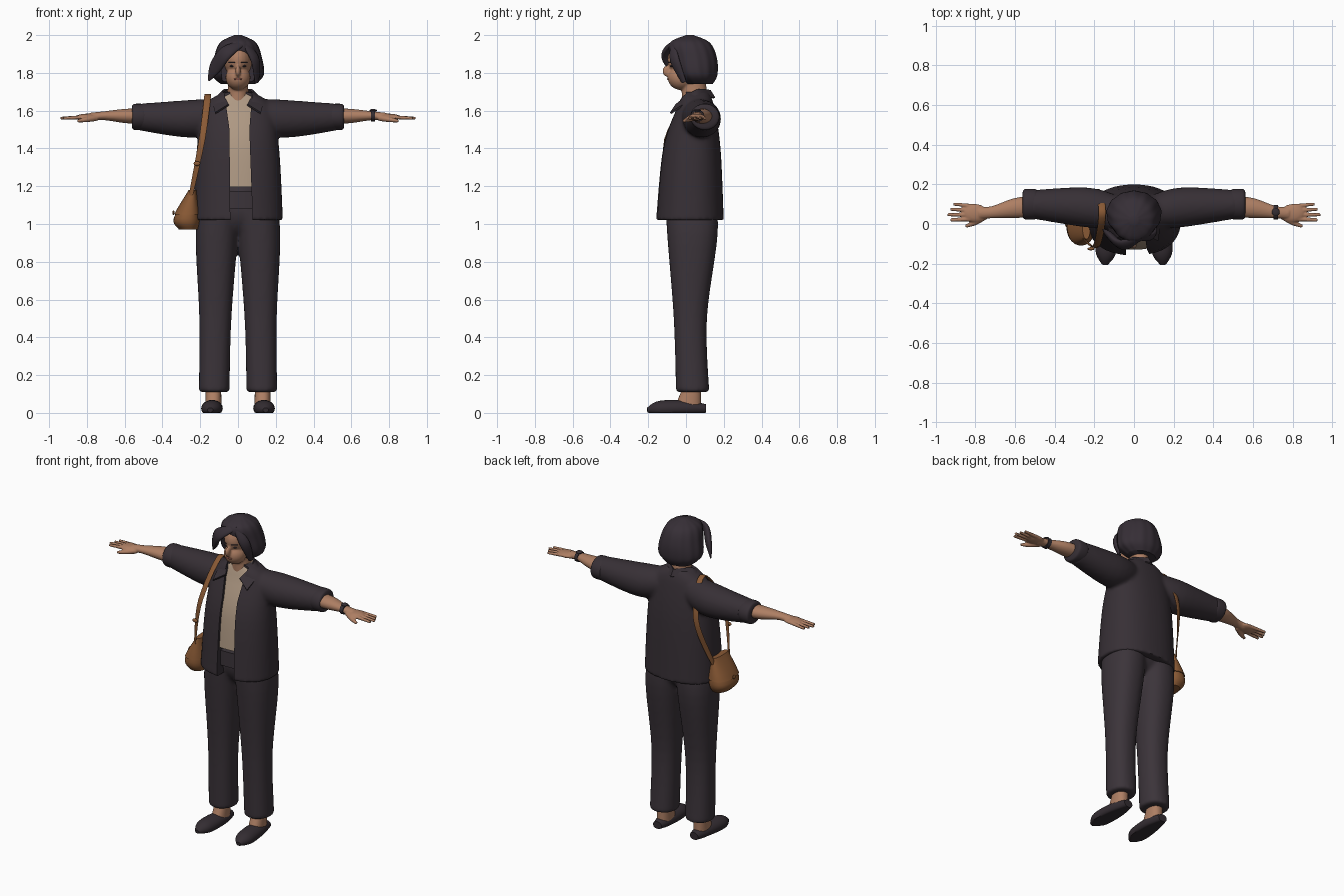
import bpy, bmesh, math
from mathutils import Vector, Matrix

if "Cube" in bpy.data.objects:
    bpy.data.objects.remove(bpy.data.objects["Cube"])


def material(name, *rgb):
    mat = bpy.data.materials.new(name)
    mat.use_nodes = True
    mat.diffuse_color = (*rgb, 1)
    shader = mat.node_tree.nodes["Principled BSDF"]
    shader.inputs["Base Color"].default_value = (*rgb, 1)
    shader.inputs["Roughness"].default_value = 0.8
    return mat


HAIR = material("dark plum hair", .037, .028, .037)
JACKET = material("plum jacket cloth", .038, .029, .036)
TROUSERS = material("plum trouser cloth", .044, .034, .042)
SKIN = material("warm skin", .42, .21, .125)
SHIRT = material("beige knit", .43, .32, .23)
LEATHER = material("tan leather", .25, .1, .035)
SHOE = material("dark shoe", .034, .026, .032)
LIPS = material("lips", .33, .12, .085)


def spline(rows, steps=6):
    """Catmull-Rom curve through rows of numbers."""
    curve = []
    last = len(rows) - 1
    for i in range(last):
        around = (rows[max(i - 1, 0)], rows[i], rows[i + 1], rows[min(i + 2, last)])
        for k in range(steps):
            t = k / steps
            curve.append([b + t / 2 * (c - a + t * (2 * a - 5 * b + 4 * c - d + t * (3 * (b - c) + d - a)))
                          for a, b, c, d in zip(*around)])
    return curve + [list(rows[last])]


def clipped(rows, lowest, grow):
    """Upper part of a lofted profile, offset outwards by grow."""
    return [(z, x, y, width + grow, depth + grow)
            for z, x, y, width, depth in spline(rows) if z > lowest]


def bridge(bm, rings):
    loops = [[bm.verts.new(point) for point in ring] for ring in rings]
    for lower, upper in zip(loops, loops[1:]):
        for k in range(len(lower)):
            bm.faces.new((lower[k - 1], lower[k], upper[k], upper[k - 1]))
    bm.faces.new(loops[0])
    bm.faces.new(loops[-1])


def loft(bm, rows, side=1, power=2.3, segments=40, ripple=0):
    """Upright body; each row holds height, centre x, centre y, half width, half depth."""
    rings = []
    for z, x, y, width, depth in spline(rows):
        ring = []
        for k in range(segments):
            angle = math.tau * k / segments
            c, s = math.cos(angle), math.sin(angle)
            wave = 1 + ripple * math.sin(13 * angle)
            across = width * wave * math.copysign(abs(c) ** (2 / power), c)
            along = depth * wave * math.copysign(abs(s) ** (2 / power), s)
            ring.append(((x + across) * side, y + along, z))
        rings.append(ring)
    bridge(bm, rings)


def below(point):
    return Vector((point.x, point.y, -1))


def around_head(point):
    return Vector((0, .03, 1.85))


def around_torso(point):
    return Vector((-.16, .05, min(point.z, 1.5)))


def sweep(bm, rows, side=1, flat=1.0, centre=below, segments=16):
    """Tube through x, y, z, radius rows; flattened towards the centre."""
    curve = spline(rows)
    points = [Vector(row[:3]) for row in curve]
    rings = []
    for i, point in enumerate(points):
        tangent = (points[min(i + 1, len(points) - 1)] - points[max(i - 1, 0)]).normalized()
        outward = point - centre(point)
        outward = (outward - tangent * outward.dot(tangent)).normalized()
        across = tangent.cross(outward)
        ring = []
        for k in range(segments):
            angle = math.tau * k / segments
            offset = across * math.cos(angle) + outward * flat * math.sin(angle)
            x, y, z = point + offset * curve[i][3]
            ring.append((x * side, y, z))
        rings.append(ring)
    bridge(bm, rings)


def ball(bm, centre, size, side=1):
    x, y, z = centre
    place = Matrix.Translation((x * side, y, z)) @ Matrix.Diagonal((*size, 1))
    bmesh.ops.create_uvsphere(bm, u_segments=24, v_segments=16, radius=1, matrix=place)


def apply_modifier(ob, kind, **settings):
    modifier = ob.modifiers.new(kind, kind)
    for key, value in settings.items():
        setattr(modifier, key, value)
    bpy.ops.object.modifier_apply(modifier=modifier.name)


def finish(name, bm, mat, voxel=0, smooth=4, cut=None):
    """Make the object; a voxel size fuses its pieces, a cutter is subtracted."""
    bmesh.ops.recalc_face_normals(bm, faces=bm.faces)
    mesh = bpy.data.meshes.new(name)
    bm.to_mesh(mesh)
    bm.free()
    mesh.materials.append(mat)
    ob = bpy.data.objects.new(name, mesh)
    bpy.context.collection.objects.link(ob)
    bpy.ops.object.select_all(action="DESELECT")
    ob.select_set(True)
    bpy.context.view_layer.objects.active = ob
    if voxel:
        apply_modifier(ob, "REMESH", mode="VOXEL", voxel_size=voxel)
        apply_modifier(ob, "SMOOTH", factor=.5, iterations=smooth)
    if cut:
        apply_modifier(ob, "BOOLEAN", operation="DIFFERENCE", solver="EXACT", object=cut)
        bpy.data.objects.remove(cut)
    bpy.ops.object.shade_smooth_by_angle(angle=math.radians(50))
    return ob


def front_cutter(outline):
    bm = bmesh.new()
    bridge(bm, [[(x, y, z) for x, z in outline] for y in (-.3, 0)])
    ob = finish("front_cutter", bm, SKIN)
    ob.hide_render = True
    return ob


# Head: cranium, jaw, nose and neck fused
bm = bmesh.new()
ball(bm, (0, .02, 1.87), (.077, .118, .1))
ball(bm, (0, -.025, 1.775), (.066, .072, .066))
ball(bm, (0, -.1, 1.81), (.014, .025, .03))
loft(bm, [(1.56, 0, .05, .1, .07), (1.68, 0, .045, .058, .067), (1.8, 0, .035, .054, .065)], power=2)
finish("head", bm, SKIN, voxel=.006, smooth=3)

# Eyes, brows and lips
for side, label in ((1, "left"), (-1, "right")):
    bm = bmesh.new()
    ball(bm, (.032, -.077, 1.836), (.012, .007, .005), side)
    finish(label + "_eye", bm, HAIR)
    bm = bmesh.new()
    sweep(bm, [(.016, -.094, 1.855, .003), (.05, -.071, 1.855, .002)], side)
    finish(label + "_brow", bm, HAIR)
bm = bmesh.new()
ball(bm, (0, -.093, 1.767), (.022, .007, .006))
finish("lips", bm, LIPS)

# Bobbed hair with an oval face opening and side-swept locks
oval = [math.tau * k / 32 for k in range(32)]
opening = front_cutter([(.088 * math.cos(a), 1.8 + .12 * math.sin(a)) for a in oval])
bm = bmesh.new()
loft(bm, [(1.74, 0, .07, .09, .07), (1.79, 0, .055, .136, .11), (1.88, 0, .04, .126, .122),
          (1.96, 0, .02, .095, .105), (2, 0, .02, .02, .02)], power=2, segments=104, ripple=.012)
finish("hair_bob", bm, HAIR, cut=opening)
parting = (.03, -.07, 1.96, .015)
bm = bmesh.new()
sweep(bm, [parting, (-.06, -.105, 1.91, .04), (-.12, -.06, 1.83, .04), (-.155, -.03, 1.76, .008)],
      flat=.45, centre=around_head)
sweep(bm, [parting, (.09, -.06, 1.87, .03), (.1, -.01, 1.75, .015)], flat=.5, centre=around_head)
finish("hair_locks", bm, HAIR)

# Open jacket: body and sleeves fused, then the front slot is cut
torso = [(1.02, 0, .02, .238, .18), (1.4, 0, .03, .218, .153), (1.62, 0, .05, .18, .1), (1.7, 0, .05, .075, .07)]
slot = front_cutter([(-.04, .95), (.08, .95), (.06, 1.5), (.08, 1.75), (-.08, 1.75), (-.045, 1.5)])
bm = bmesh.new()
loft(bm, torso)
for side in (1, -1):
    sweep(bm, [(.1, .06, 1.58, .085), (.25, .085, 1.557, .1), (.53, .1, 1.567, .07)], side, segments=32)
finish("jacket", bm, JACKET, voxel=.011, smooth=6, cut=slot)

# Shirt inside the jacket
bm = bmesh.new()
loft(bm, clipped(torso, lowest=1.16, grow=-.017))
finish("shirt", bm, SHIRT)

for side, label in ((1, "left"), (-1, "right")):
    # Rolled cuff
    bm = bmesh.new()
    sweep(bm, [(.485, .1, 1.567, .065), (.5, .1, 1.567, .076), (.55, .1, 1.567, .076), (.562, .1, 1.567, .06)],
          side, flat=.9, segments=32)
    finish(label + "_cuff", bm, JACKET)

    # Collar flap, from its upper edge to its lower edge
    bm = bmesh.new()
    edges = ([(0, .13, 1.71), (.08, .05, 1.71), (.05, -.055, 1.635)],
             [(0, .155, 1.67), (.125, .05, 1.667), (.122, -.085, 1.59)])
    top, bottom = [[bm.verts.new((x * side, y, z)) for x, y, z in spline(edge)] for edge in edges]
    for i in range(len(top) - 1):
        bm.faces.new((top[i], top[i + 1], bottom[i + 1], bottom[i]))
    bmesh.ops.recalc_face_normals(bm, faces=bm.faces)
    bmesh.ops.solidify(bm, geom=bm.faces[:], thickness=.01)
    finish(label + "_collar", bm, JACKET)

    # Forearm, palm, fingers and thumb fused
    bm = bmesh.new()
    sweep(bm, [(.5, .09, 1.57, .055), (.6, .08, 1.572, .05), (.71, .06, 1.573, .031), (.78, .055, 1.567, .03)],
          side, flat=.75, segments=24)
    ball(bm, (.8, .055, 1.566), (.06, .046, .018), side)
    for finger in range(4):
        reach = .94 - .014 * abs(finger - 1)
        sweep(bm, [(.81, .024 + .022 * finger, 1.566, .011), (reach, .02 + .027 * finger, 1.56, .008)], side)
    sweep(bm, [(.75, .04, 1.562, .017), (.8, .008, 1.553, .014), (.85, -.012, 1.545, .008)], side)
    finish(label + "_arm", bm, SKIN, voxel=.005, smooth=2)

    # Ankle and slip-on shoe with a flat sole
    bm = bmesh.new()
    loft(bm, [(.03, .13, .01, .043, .07), (.15, .13, .035, .04, .045)], side)
    finish(label + "_ankle", bm, SKIN)
    bm = bmesh.new()
    sweep(bm, [(.147, -.205, .015, .015), (.142, -.14, .022, .052), (.133, 0, .025, .052), (.13, .105, .022, .03)],
          side, flat=.8, segments=24)
    for vert in bm.verts:
        vert.co.z = max(vert.co.z, 0)
    finish(label + "_shoe", bm, SHOE)

# Trousers: two legs and the hips fused, with a waistband
bm = bmesh.new()
for side in (1, -1):
    loft(bm, [(.11, .126, .035, .081, .088), (.5, .12, .023, .085, .088),
              (.95, .112, .034, .112, .134), (1.17, .09, .02, .1, .13)], side)
ball(bm, (0, .035, 1.08), (.2, .13, .15))
finish("trousers", bm, TROUSERS, voxel=.012, smooth=5)
bm = bmesh.new()
loft(bm, [(1.08, 0, .02, .2, .14), (1.175, 0, .02, .2, .14)])
finish("waistband", bm, TROUSERS)

# Wristwatch on the left arm
bm = bmesh.new()
sweep(bm, [(.704, .06, 1.573, .037), (.726, .06, 1.573, .036)], flat=.85, segments=24)
ball(bm, (.715, .06, 1.601), (.02, .02, .008))
finish("watch", bm, SHOE)

# Shoulder bag with flap, strap and fittings
bag = [(.97, -.262, 0, .05, .08), (1.03, -.27, 0, .07, .105), (1.18, -.24, 0, .015, .07)]
bm = bmesh.new()
loft(bm, bag)
finish("bag_body", bm, LEATHER)
bm = bmesh.new()
loft(bm, clipped(bag, lowest=1.05, grow=.006))
finish("bag_flap", bm, LEATHER)
bm = bmesh.new()
sweep(bm, [(-.25, -.08, 1.15, .013), (-.19, -.11, 1.45, .017), (-.16, .06, 1.685, .018),
           (-.19, .17, 1.45, .017), (-.25, .08, 1.15, .013)], flat=.25, centre=around_torso)
finish("bag_strap", bm, LEATHER)
bm = bmesh.new()
ball(bm, (-.217, -.125, 1.32), (.018, .008, .012))
ball(bm, (-.342, 0, 1.06), (.006, .014, .012))
finish("bag_fittings", bm, LEATHER)
